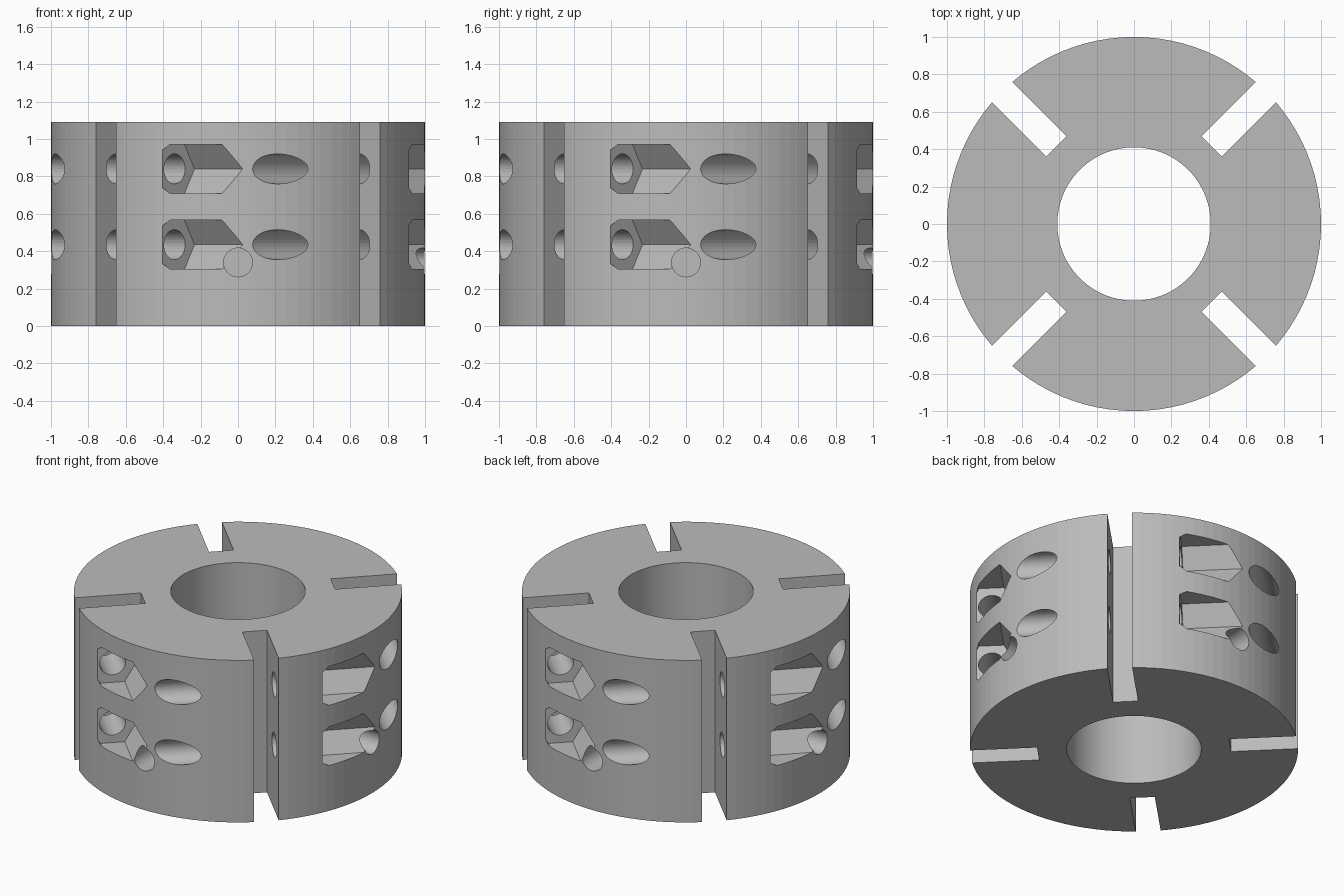
import bpy, bmesh, math
from mathutils import Vector

if "Cube" in bpy.data.objects:
    bpy.data.objects.remove(bpy.data.objects["Cube"])

HEIGHT, BORE, FACETS = 1.09, 0.41, 96
BOLT_LEVELS = (0.84, 0.435)
BOLT_OFFSET = 0.84      # bolt axis distance from the collar axis
SEAT = 0.36             # bolt head seat, measured from the slot centre
UP = Vector((0, 0, 1))

steel = bpy.data.materials.new("steel_grey")
steel.use_nodes = True
colour = (0.5, 0.5, 0.5, 1)
steel.diffuse_color = colour
steel.node_tree.nodes["Principled BSDF"].inputs["Base Color"].default_value = colour


def extrude(name, points, shift):
    """Solid made by sweeping a flat polygon along a vector."""
    bm = bmesh.new()
    face = bm.faces.new([bm.verts.new(p) for p in points])
    swept = bmesh.ops.extrude_face_region(bm, geom=[face])["geom"]
    bmesh.ops.translate(bm, vec=shift,
                        verts=[v for v in swept if isinstance(v, bmesh.types.BMVert)])
    bmesh.ops.recalc_face_normals(bm, faces=bm.faces)
    mesh = bpy.data.meshes.new(name)
    bm.to_mesh(mesh)
    bm.free()
    mesh.materials.append(steel)
    obj = bpy.data.objects.new(name, mesh)
    bpy.context.collection.objects.link(obj)
    return obj


def prism(name, sides, radius, start, end, across, up):
    """Regular prism between two points, with a corner towards 'across'."""
    turns = [math.tau * i / sides for i in range(sides)]
    points = [start + radius * (across * math.cos(a) + up * math.sin(a)) for a in turns]
    return extrude(name, points, end - start)


X, Y = Vector((1, 0, 0)), Vector((0, 1, 0))
collar = prism("clamp_collar", FACETS, 1, Vector(), UP * HEIGHT, X, Y)
cutters = [prism("bore_cutter", FACETS, BORE, -UP, UP * 2, X, Y)]

for quarter in range(4):
    angle = math.radians(225 + 90 * quarter)
    out = Vector((math.cos(angle), math.sin(angle), 0))
    side = UP.cross(out)

    # Radial slot
    corners = [out * r + side * s - UP for r, s in
               ((0.587, -0.076), (1.2, -0.076), (1.2, 0.076), (0.587, 0.076))]
    cutters.append(extrude("slot_cutter", corners, UP * 3))

    # Bolt holes crossing the slot, each with a hexagonal head pocket
    for level in BOLT_LEVELS:
        axis = out * BOLT_OFFSET + UP * level
        cutters.append(prism("bolt_hole_cutter", 40, 0.08, axis - side * 0.9,
                             axis + side * (SEAT + 0.05), out, UP))
        cutters.append(prism("head_pocket_cutter", 6, 0.151, axis + side * SEAT,
                             axis + side * 1.1, out, UP))

    # Blind radial pin hole in the middle of each segment
    radial = (out + side).normalized()
    cutters.append(prism("pin_hole_cutter", 40, 0.077, radial * 0.7 + UP * 0.34,
                         radial * 1.1 + UP * 0.34, UP.cross(radial), UP))

# Cut everything out of the collar
bpy.context.view_layer.objects.active = collar
collar.select_set(True)
for cutter in cutters:
    cut = collar.modifiers.new("cut", "BOOLEAN")
    cut.operation, cut.solver, cut.object = "DIFFERENCE", "EXACT", cutter
    bpy.ops.object.modifier_apply(modifier=cut.name)
    bpy.data.objects.remove(cutter)
